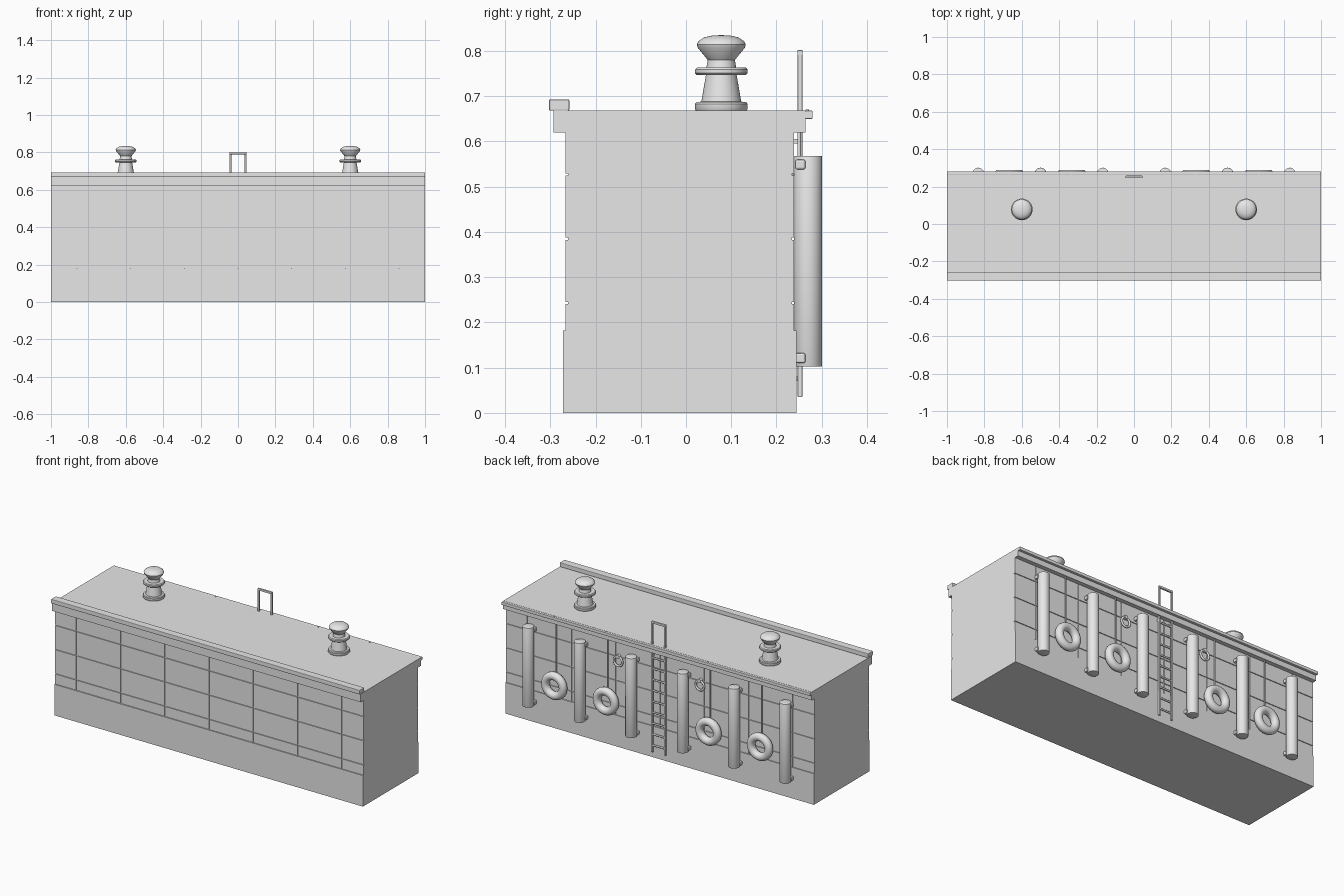
import bpy, bmesh, math
from mathutils import Matrix, Vector

cube = bpy.data.objects.get("Cube")
if cube:
    bpy.data.objects.remove(cube, do_unlink=True)

grey = bpy.data.materials.new("plain grey")
grey.use_nodes = True
grey.diffuse_color = (0.8, 0.8, 0.8, 1)
grey.node_tree.nodes["Principled BSDF"].inputs["Base Color"].default_value = (0.8, 0.8, 0.8, 1)


def finish(name, bm, smooth=False):
    bmesh.ops.recalc_face_normals(bm, faces=bm.faces)
    mesh = bpy.data.meshes.new(name)
    bm.to_mesh(mesh)
    bm.free()
    mesh.materials.append(grey)
    ob = bpy.data.objects.new(name, mesh)
    bpy.context.collection.objects.link(ob)
    if smooth:
        bpy.ops.object.select_all(action='DESELECT')
        ob.select_set(True)
        bpy.context.view_layer.objects.active = ob
        bpy.ops.object.shade_smooth_by_angle(angle=math.radians(35))
    return ob


def add_box(bm, lo, hi):
    lo, hi = Vector(lo), Vector(hi)
    bmesh.ops.create_cube(bm, size=1, matrix=Matrix.Translation((lo + hi) / 2)
                          @ Matrix.Diagonal((*(hi - lo), 1)))


def box(name, lo, hi, bevel=0):
    bm = bmesh.new()
    add_box(bm, lo, hi)
    if bevel:
        bmesh.ops.bevel(bm, geom=bm.edges[:], offset=bevel, segments=2,
                        profile=0.5, affect='EDGES')
    return finish(name, bm)


def cylinder(name, center, radius, length, axis='Z', sides=32, bevel=0):
    bm = bmesh.new()
    bmesh.ops.create_cone(bm, cap_ends=True, segments=sides, radius1=radius,
                          radius2=radius, depth=length)
    if bevel:
        rims = [e for e in bm.edges if abs(e.verts[0].co.z - e.verts[1].co.z) < 1e-5]
        bmesh.ops.bevel(bm, geom=rims, offset=bevel, segments=2, profile=0.5, affect='EDGES')
    turn = {'X': Matrix.Rotation(math.pi / 2, 4, 'Y'),
            'Y': Matrix.Rotation(math.pi / 2, 4, 'X'), 'Z': Matrix()}[axis]
    bm.transform(Matrix.Translation(center) @ turn)
    return finish(name, bm, True)


def lathe(name, points, place, closed=False, steps=40):
    # Spin a radius/height profile around the local z axis
    bm = bmesh.new()
    verts = [bm.verts.new((r, 0, z)) for r, z in points]
    pairs = list(zip(verts, verts[1:]))
    if closed:
        pairs.append((verts[-1], verts[0]))
    edges = [bm.edges.new(p) for p in pairs]
    bmesh.ops.spin(bm, geom=verts + edges, cent=(0, 0, 0), axis=(0, 0, 1),
                   angle=math.tau, steps=steps, use_merge=True)
    bmesh.ops.remove_doubles(bm, verts=bm.verts, dist=0.0001)
    bm.transform(place)
    return finish(name, bm, True)


def ring(name, center, major, minor):
    circle = [(major + minor * math.cos(k * math.tau / 16), minor * math.sin(k * math.tau / 16))
              for k in range(16)]
    lathe(name, circle, Matrix.Translation(center) @ Matrix.Rotation(math.pi / 2, 4, 'X'), True)


# Wall: footing, core, cap, kerb and rear lip
box("footing", (-1, -0.272, 0), (1, 0.244, 0.182))
box("wall_core", (-1, -0.261, 0.182), (1, 0.234, 0.62))
box("cap_slab", (-1, -0.293, 0.62), (1, 0.264, 0.668))
box("front_kerb", (-1, -0.303, 0.668), (1, -0.258, 0.693), 0.003)
box("rear_lip", (-1, 0.264, 0.65), (1, 0.28, 0.668), 0.002)

# Facing blocks with open joints, on both long sides
gap = 0.0025
columns = [-1] + [k * 0.287 for k in range(-3, 4)] + [1]
rows = [0.182, 0.243, 0.385, 0.527, 0.62]
for name, y0, y1 in (("front_blocks", -0.266, -0.261), ("rear_blocks", 0.234, 0.239)):
    bm = bmesh.new()
    for x0, x1 in zip(columns, columns[1:]):
        for z0, z1 in zip(rows, rows[1:]):
            add_box(bm, (x0 + gap * (x0 > -1), y0, z0 + gap * (z0 > rows[0])),
                    (x1 - gap * (x1 < 1), y1, z1 - gap * (z1 < rows[-1])))
    finish(name, bm)

# Bollards
bollard = [(0, 0.668), (0.056, 0.668), (0.058, 0.671), (0.058, 0.683), (0.055, 0.687),
           (0.044, 0.688), (0.034, 0.747), (0.054, 0.747), (0.058, 0.751), (0.058, 0.759),
           (0.054, 0.763), (0.033, 0.763), (0.030, 0.780), (0.052, 0.807), (0.054, 0.814),
           (0.051, 0.821), (0.038, 0.830), (0.02, 0.834), (0, 0.835)]
for x in (-0.6, 0.6):
    lathe("bollard", bollard, Matrix.Translation((x, 0.078, 0)))

for side in (-1, 1):
    # Upright fenders with their fixing pins
    for x in (0.167, 0.5, 0.833):
        cylinder("fender", (side * x, 0.27, 0.335), 0.031, 0.466, bevel=0.002)
        for z in (0.121, 0.549):
            box("fender_pin", (side * x - 0.036, 0.241, z - 0.011),
                (side * x + 0.036, 0.264, z + 0.011), 0.004)
    # Hanging tyres with ropes and rope eyes
    for x in (0.333, 0.667):
        ring("tyre", (side * x, 0.267, 0.26), 0.057, 0.023)
        cylinder("tyre_rope", (side * x, 0.25, 0.475), 0.004, 0.29, sides=12)
        cylinder("rope_eye", (side * x, 0.268, 0.668), 0.004, 0.006, sides=12)
    # Mooring rings
    ring("mooring_ring", (side * 0.265, 0.25, 0.505), 0.027, 0.006)
    cylinder("ring_mount", (side * 0.265, 0.246, 0.533), 0.011, 0.022, 'Y', 16)

    # Ladder rails with wall brackets
    box("ladder_rail", (side * 0.041 - 0.005, 0.247, 0.035),
        (side * 0.041 + 0.005, 0.257, 0.80), 0.001)
    for z in (0.075, 0.6):
        box("ladder_bracket", (side * 0.041 - 0.004, 0.236, z - 0.005),
            (side * 0.041 + 0.004, 0.25, z + 0.005))

# Ladder rungs and top bar
for k in range(9):
    cylinder("ladder_rung", (0, 0.252, 0.075 + k * 0.064), 0.005, 0.08, 'X', 12)
box("ladder_top_bar", (-0.046, 0.246, 0.79), (0.046, 0.258, 0.802), 0.002)
